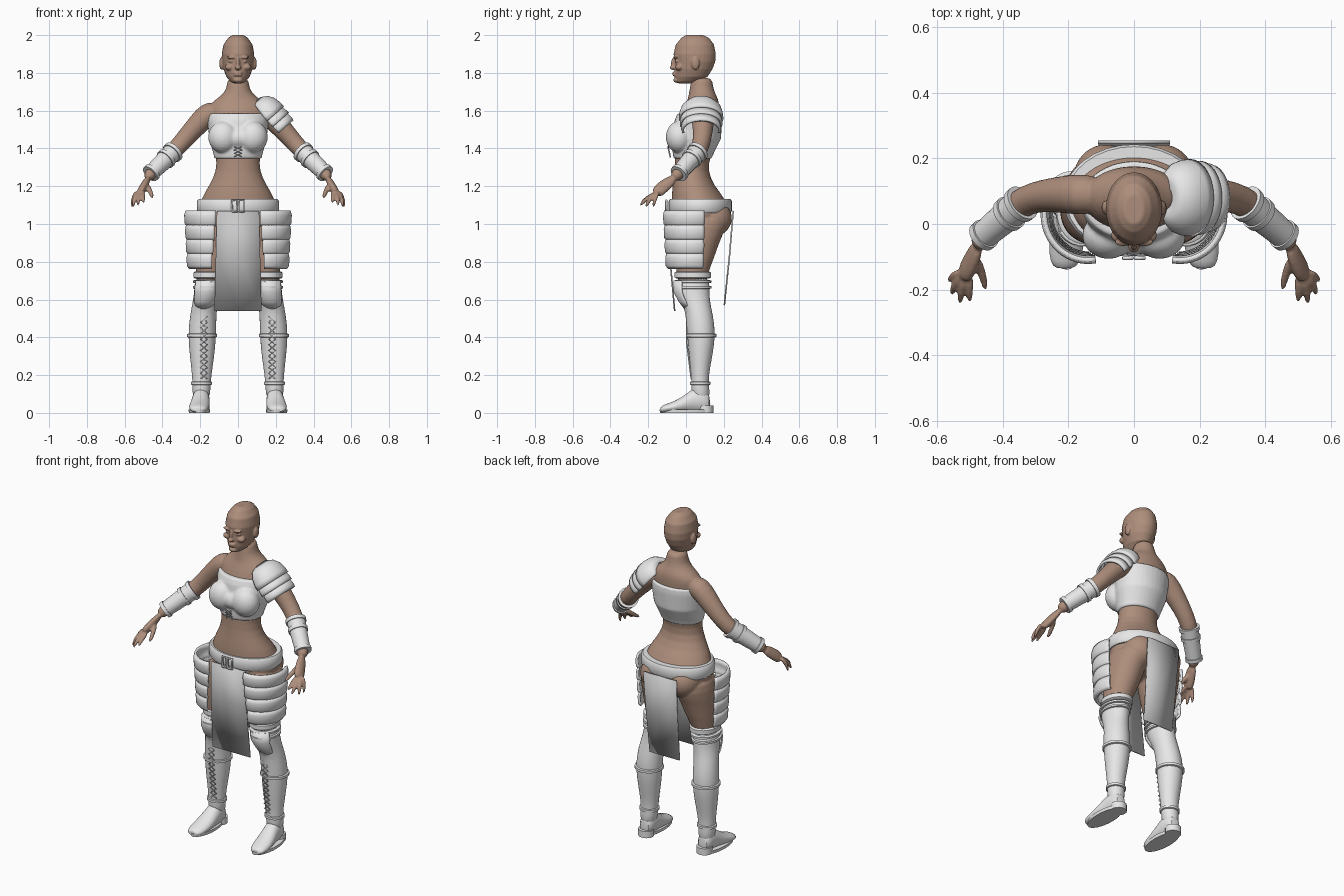
import bpy, bmesh, math
from mathutils import Vector as V

if "Cube" in bpy.data.objects:
    bpy.data.objects.remove(bpy.data.objects["Cube"])


def material(name, rgb):
    m = bpy.data.materials.new(name)
    m.use_nodes = True
    m.diffuse_color = (*rgb, 1)
    m.node_tree.nodes["Principled BSDF"].inputs["Base Color"].default_value = (*rgb, 1)
    return m


SKIN = material("brown skin", (0.42, 0.27, 0.20))
ARMOUR = material("pale grey armour", (0.8, 0.8, 0.8))
CLOTH = material("grey cloth", (0.58, 0.58, 0.58))


def finish(name, bm, mat, subsurf=0, thick=0):
    bmesh.ops.recalc_face_normals(bm, faces=bm.faces)
    me = bpy.data.meshes.new(name)
    bm.to_mesh(me)
    bm.free()
    ob = bpy.data.objects.new(name, me)
    bpy.context.collection.objects.link(ob)
    me.materials.append(mat)
    if thick:
        ob.modifiers.new("thickness", "SOLIDIFY").thickness = thick
        ob.modifiers["thickness"].offset = 0
    if subsurf:
        ob.modifiers.new("round", "SUBSURF").levels = subsurf
        ob.modifiers["round"].render_levels = subsurf
    bpy.context.view_layer.objects.active = ob
    bpy.ops.object.select_all(action="DESELECT")
    ob.select_set(True)
    bpy.ops.object.shade_smooth_by_angle(angle=math.radians(40))
    return ob


def add_loft(bm, rings, n=20, a0=0, a1=360):
    """Skin a list of (centre, u, v) ellipses; partial angles give an open plate."""
    closed = a1 - a0 == 360
    count = n if closed else n + 1
    rows = []
    for c, u, v in rings:
        angles = [math.radians(a0 + (a1 - a0) * i / n) for i in range(count)]
        rows.append([bm.verts.new(c + u * math.cos(a) + v * math.sin(a)) for a in angles])
    for lo, hi in zip(rows, rows[1:]):
        for i in range(n):
            j = (i + 1) % count
            bm.faces.new((lo[i], lo[j], hi[j], hi[i]))
    if closed:
        bm.faces.new(rows[0])
        bm.faces.new(rows[-1])


def slabs(rows, s=1, grow=0):
    """Level rings from rows of height, centre x, half width, front y, back y."""
    return [(V((s * cx, (f + b) / 2, z)), V((rx + grow, 0, 0)), V((0, (b - f) / 2 + grow, 0)))
            for z, cx, rx, f, b in rows]


def tube(rows, s=1, flat=1):
    """Rings square to a path of x, y, z, radius."""
    pts = [V((s * x, y, z)) for x, y, z, r in rows]
    rings = []
    for i, p in enumerate(pts):
        t = (pts[min(i + 1, len(pts) - 1)] - pts[max(i - 1, 0)]).normalized()
        v = t.cross(V((0, 1, 0))).normalized()
        rings.append((p, v.cross(t) * rows[i][3], v * rows[i][3] * flat))
    return rings


def ball(bm, x, y, z, rx, ry, rz):
    new = bmesh.ops.create_uvsphere(bm, u_segments=20, v_segments=14, radius=1)["verts"]
    for v in new:
        v.co = V((x + v.co.x * rx, y + v.co.y * ry, z + v.co.z * rz))


def loft(name, rings, mat=ARMOUR, sub=0, thick=0, **kw):
    bm = bmesh.new()
    add_loft(bm, rings, **kw)
    return finish(name, bm, mat, sub, thick)


def fuse(ob, voxel, smooth):
    m = ob.modifiers.new("fuse", "REMESH")
    m.mode, m.voxel_size, m.use_smooth_shade = "VOXEL", voxel, True
    ob.modifiers.new("soften", "SMOOTH").iterations = smooth


def cord(name, pts, r=0.004):
    cu = bpy.data.curves.new(name, "CURVE")
    cu.dimensions, cu.bevel_depth, cu.bevel_resolution = "3D", r, 1
    sp = cu.splines.new("POLY")
    sp.points.add(len(pts) - 1)
    for p, co in zip(sp.points, pts):
        p.co = (*co, 1)
    cu.materials.append(ARMOUR)
    bpy.context.collection.objects.link(bpy.data.objects.new(name, cu))


# Body: torso, neck, thighs, arms and hands fused into one skin
torso = [(1.78, 0, .056, .03, .14), (1.73, 0, .058, .022, .142), (1.69, 0, .075, .015, .155),
         (1.66, 0, .12, .01, .172), (1.62, 0, .16, -.01, .178), (1.55, 0, .15, -.035, .175),
         (1.45, 0, .135, -.055, .165), (1.36, 0, .116, -.06, .128), (1.28, 0, .113, -.06, .115),
         (1.2, 0, .155, -.072, .15), (1.13, 0, .2, -.078, .215), (1.05, 0, .208, -.075, .225),
         (.98, 0, .19, -.06, .18), (.93, 0, .12, -.03, .12)]
thigh = [(1.06, .11, .09, -.06, .21), (.98, .115, .105, -.07, .215), (.9, .125, .1, -.065, .175),
         (.82, .137, .09, -.06, .15), (.75, .15, .075, -.052, .12), (.66, .16, .058, -.04, .1)]
arm = [(.1, .09, 1.6, .055), (.16, .09, 1.585, .064), (.21, .09, 1.53, .058), (.27, .088, 1.465, .05),
       (.33, .075, 1.395, .046), (.38, .035, 1.345, .046), (.46, -.035, 1.27, .033), (.48, -.07, 1.24, .03)]
palm = [(.475, -.06, 1.245, .026), (.49, -.1, 1.215, .034), (.51, -.14, 1.18, .038), (.52, -.165, 1.158, .03)]
fingers = [[(.537, -.145, 1.175, .013), (.56, -.165, 1.13, .011), (.563, -.175, 1.085, .008)],
           [(.528, -.155, 1.17, .014), (.552, -.195, 1.13, .012), (.556, -.215, 1.085, .009)],
           [(.515, -.16, 1.165, .014), (.53, -.21, 1.135, .012), (.53, -.245, 1.095, .009)],
           [(.5, -.155, 1.165, .014), (.503, -.205, 1.14, .012), (.5, -.24, 1.11, .009)],
           [(.485, -.1, 1.21, .017), (.462, -.15, 1.17, .014), (.452, -.205, 1.135, .010)]]
bm = bmesh.new()
add_loft(bm, slabs(torso), 28)
for s in (-1, 1):
    add_loft(bm, slabs(thigh, s), 24)
    add_loft(bm, tube(arm, s))
    add_loft(bm, tube(palm, s, .6), 14)
    for f in fingers:
        add_loft(bm, tube(f, s), 10)
    ball(bm, s * .088, .135, 1.03, .1, .11, .1)
body = finish("body", bm, SKIN, 1)
fuse(body, .006, 5)

# Head with face features
skull = [(2.0, 0, .03, .0, .09), (1.985, 0, .052, -.025, .122), (1.95, 0, .077, -.054, .148),
         (1.9, 0, .086, -.066, .158), (1.86, 0, .084, -.06, .155), (1.82, 0, .077, -.06, .14),
         (1.78, 0, .062, -.06, .115), (1.755, 0, .042, -.055, .07), (1.745, 0, .025, -.045, .03)]
bm = bmesh.new()
add_loft(bm, slabs(skull), 28)
ball(bm, 0, -.06, 1.85, .011, .02, .035)
ball(bm, 0, -.068, 1.828, .017, .019, .012)
for z in (1.789, 1.8):
    ball(bm, 0, -.058, z, .024, .014, .007)
ball(bm, 0, -.05, 1.762, .025, .017, .014)
for s in (-1, 1):
    ball(bm, s * .033, -.054, 1.882, .026, .014, .008)
    ball(bm, s * .034, -.044, 1.862, .016, .014, .01)
    ball(bm, s * .045, -.035, 1.83, .025, .022, .018)
    ball(bm, s * .086, .05, 1.85, .013, .022, .034)
head = finish("head", bm, SKIN)
fuse(head, .004, 3)

# Chest wrap with bust, and its lacing
wrap = [(1.585, 0, .158, -.045, .19), (1.55, 0, .163, -.06, .192), (1.45, 0, .152, -.075, .185),
        (1.37, 0, .13, -.07, .145), (1.345, 0, .125, -.065, .135)]
bm = bmesh.new()
add_loft(bm, slabs(wrap), 32)
for s in (-1, 1):
    ball(bm, s * .078, -.035, 1.46, .08, .072, .085)
ball(bm, 0, -.03, 1.455, .09, .065, .06)
chest = finish("chest_wrap", bm, ARMOUR)
fuse(chest, .007, 5)
for s in (-1, 1):
    cord("chest_lace", [(s * .02 * (-1) ** i, -.083 - .004 * i, 1.355 + .018 * i) for i in range(4)])

# Shoulder guard in overlapping lames, on the model's left only
slope = V((.75, 0, .66))


def lame_rings(rows):
    return [(V((x, .08, z)), slope * r, V((0, w, 0))) for x, z, r, w in rows]


lames = [[(.095, 1.645, .03, .035), (.108, 1.632, .062, .075), (.13, 1.61, .08, .1),
          (.155, 1.58, .088, .11), (.172, 1.56, .09, .112)],
         [(.165, 1.568, .08, .1), (.19, 1.54, .085, .107), (.2, 1.528, .086, .107)],
         [(.195, 1.535, .077, .095), (.22, 1.508, .08, .1), (.23, 1.495, .078, .096)]]
for rows in lames:
    loft("shoulder_lame", lame_rings(rows), thick=.012, n=24, a0=-105, a1=105)

# Bracers with raised bands
top, end = V((.34, .065, 1.385)), V((.465, -.04, 1.265))


def bracer_part(name, t0, t1, grow, s):
    rows = []
    for t, g in ((t0, -.006), (t0, grow), (t1, grow), (t1, -.006)):
        rows.append((*top.lerp(end, t), .052 - .01 * t + g))
    pts = tube(rows[1:3], s)
    rings = [(c, u * k, v * k) for c, u, v in pts for k in (.88, 1)]
    loft(name, [rings[0], rings[1], rings[3], rings[2]], n=24)


for s in (-1, 1):
    bracer_part("bracer", 0, 1, 0, s)
    for t in (0, .28, .9):
        bracer_part("bracer_band", t, t + .1, .006, s)


def band(name, row, height, grow, s=1):
    z, cx, rx, f, b = row
    rows = slabs([(z + k * height / 2, cx, rx, f, b) for k in (-1, -.7, .7, 1)], s)
    rings = [(c, u * (1 + g / rx), v * (1 + g / rx))
             for (c, u, v), g in zip(rows, (0, grow, grow, 0))]
    loft(name, rings, n=32)


# Belt and buckle
band("belt", (1.095, 0, .208, -.085, .236), .075, .009)
for x in (-.032, .004):
    cord("buckle", [(x + dx, -.104, z) for dx, z in
                    ((0, 1.065), (.028, 1.065), (.028, 1.125), (0, 1.125), (0, 1.065))], .006)

# Hanging cloth panels, front and back
for name, rows in (("front_cloth", [(-.094, 1.07, .112), (-.088, .85, .117), (-.06, .54, .125)]),
                   ("back_cloth", [(.25, 1.07, .11), (.23, .83, .105), (.203, .57, .1)])):
    bm = bmesh.new()
    edge = [[bm.verts.new((k * w, y, z)) for k in (-1, 0, 1)] for y, z, w in rows]
    for a, b in zip(edge, edge[1:]):
        for i in range(2):
            bm.faces.new((a[i], a[i + 1], b[i + 1], b[i]))
    finish(name, bm, CLOTH, thick=.008)

leg = [(.73, .155, .074, -.052, .125), (.66, .162, .069, -.06, .125), (.61, .168, .068, -.04, .125),
       (.55, .18, .068, -.005, .135), (.48, .187, .072, .0, .15), (.4, .19, .074, .008, .155),
       (.3, .19, .065, .015, .14), (.2, .192, .051, .028, .12), (.14, .193, .048, .028, .122),
       (.06, .195, .046, .03, .13)]
foot = [(-.137, .212, .025, .03), (-.12, .21, .047, .043), (-.06, .206, .056, .062), (0, .2, .052, .098),
        (.04, .196, .047, .135), (.09, .195, .045, .14), (.13, .195, .034, .1)]
for s in (-1, 1):
    # Thigh plates: four lames around the outer front of each leg
    for i in range(4):
        z, g = 1.07 - .075 * i, -.004 * i
        rows = [(z - d, .14, .128 + g + o, -.105 - g - o, .165 + g + o)
                for d, o in ((0, .004), (.025, .01), (.065, .008), (.08, -.004))]
        rings = slabs(rows, s)
        rings = [(c, u * s, v) for c, u, v in rings]
        loft("thigh_lame", rings, thick=.014, n=20, a0=-100 + 3 * i, a1=28)
    # Boot leg, foot, sole and heel
    loft("boot_leg", slabs(leg, s), sub=1, n=24)
    loft("boot_foot", [(V((s * cx, y, h / 2)), V((rx, 0, 0)), V((0, 0, h / 2)))
                       for y, cx, rx, h in foot], sub=1, n=16)
    loft("boot_sole", slabs([(0, .205, .055, -.138, .13), (.018, .205, .057, -.14, .132)], s), n=28)
    loft("boot_heel", slabs([(0, .195, .045, .06, .145), (.04, .195, .045, .06, .145)], s), n=20)
    # Knee flap and boot straps
    loft("knee_flap", slabs([(.7, .162, .07, -.062, .1), (.64, .167, .07, -.062, .1),
                             (.59, .175, .062, -.035, .1), (.55, .18, .045, -.005, .1)], s),
         thick=.008, n=14, a0=-150, a1=-30)
    for row, h in ((leg[0], .035), ((.695, .158, .072, -.056, .125), .016), ((.665, .162, .07, -.06, .125), .016),
                   ((.41, .19, .073, .007, .154), .02), ((.157, .193, .049, .028, .122), .02)):
        band("boot_strap", row, h, .007, s)
    # Crossed front laces
    for k in (-1, 1):
        pts = []
        for i in range(13):
            z = .18 + .03 * i
            y = .028 - .025 * min(1, (z - .18) / .2)
            pts.append((s * .18 + k * .018 * (-1) ** i, y, z))
        cord("boot_lace", pts)
